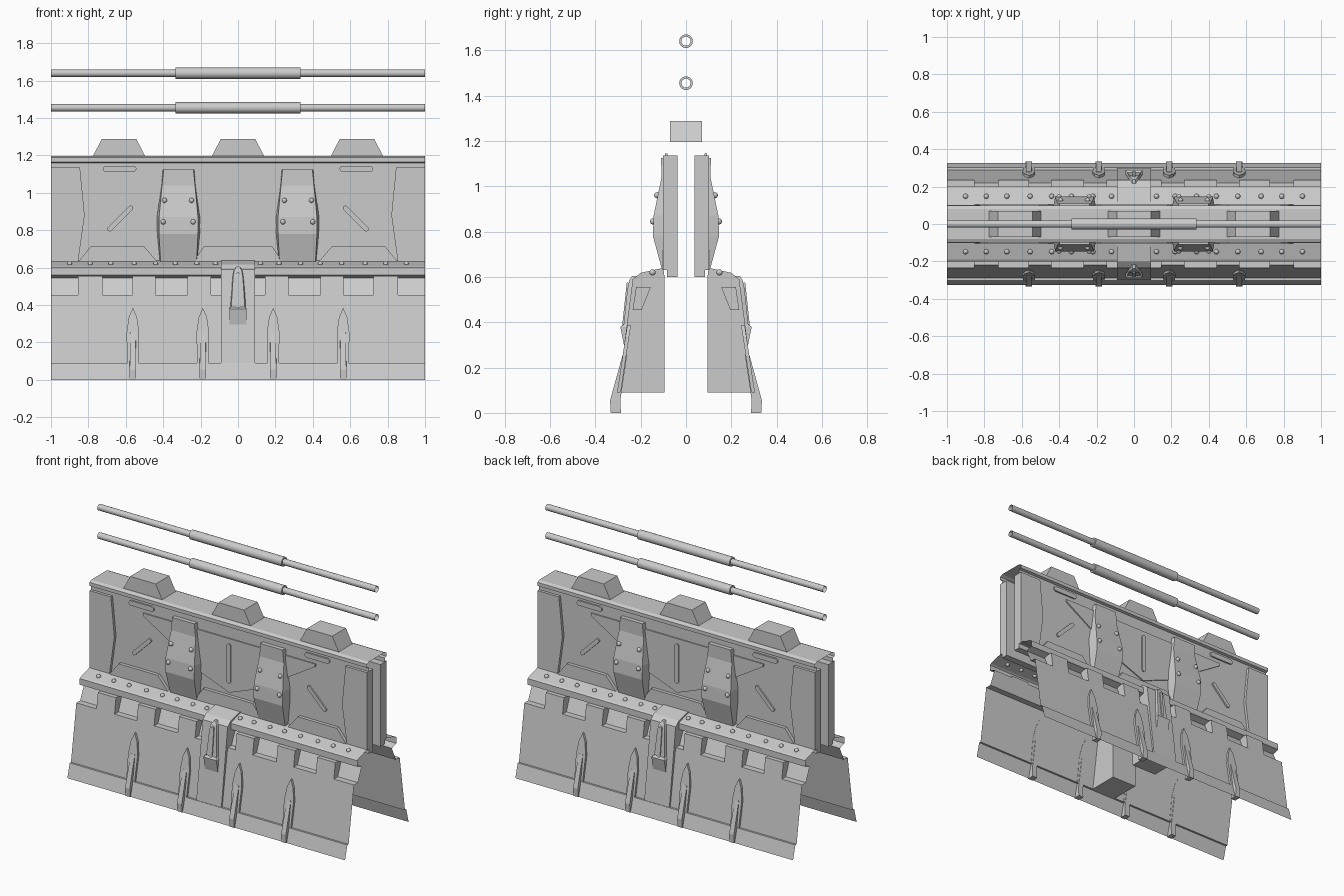
import bpy, bmesh, math

if "Cube" in bpy.data.objects:
    bpy.data.objects.remove(bpy.data.objects["Cube"])


def finish(name, bm, mirror="", recalc=True):
    """Turn a bmesh into an object, mirrored over the named axes."""
    if recalc:
        bmesh.ops.recalc_face_normals(bm, faces=bm.faces)
    me = bpy.data.meshes.new(name)
    bm.to_mesh(me)
    bm.free()
    ob = bpy.data.objects.new(name, me)
    bpy.context.collection.objects.link(ob)
    if mirror:
        m = ob.modifiers.new("Mirror", 'MIRROR')
        m.use_axis = ("x" in mirror, "y" in mirror, False)
        m.use_mirror_merge = False
    return ob


def smooth(ob):
    bpy.ops.object.select_all(action='DESELECT')
    ob.select_set(True)
    bpy.context.view_layer.objects.active = ob
    bpy.ops.object.shade_smooth_by_angle(angle=math.radians(40))


def sheet(name, pts, x0=-1, x1=1, mirror="y"):
    """Open profile of (depth, z), listed top to bottom, swept along x."""
    bm = bmesh.new()
    rows = [[bm.verts.new((x, -d, z)) for d, z in pts] for x in (x0, x1)]
    for i in range(len(pts) - 1):
        bm.faces.new((rows[0][i], rows[0][i+1], rows[1][i+1], rows[1][i]))
    return finish(name, bm, mirror, False)


def solid(name, pts, x0, x1, mirror="y"):
    """Closed profile of (depth, z) swept along x."""
    bm = bmesh.new()
    a = [bm.verts.new((x0, -d, z)) for d, z in pts]
    b = [bm.verts.new((x1, -d, z)) for d, z in pts]
    bm.faces.new(a)
    bm.faces.new(b)
    for i in range(len(pts)):
        j = (i + 1) % len(pts)
        bm.faces.new((a[i], a[j], b[j], b[i]))
    return finish(name, bm, mirror)


def plate(name, pts, base, thick, mirror="y"):
    """Outline in (x, z) laid on the surface depth = base(z)."""
    bm = bmesh.new()
    a = [bm.verts.new((x, -base(z) + .002, z)) for x, z in pts]
    b = [bm.verts.new((x, -base(z) - thick, z)) for x, z in pts]
    bm.faces.new(b)
    for i in range(len(pts)):
        j = (i + 1) % len(pts)
        bm.faces.new((a[i], a[j], b[j], b[i]))
    bm.faces.new(a)
    return finish(name, bm, mirror)


def loft(name, rows, cx, mirror):
    """Rows of (z, base half width, front half width, base depth, front depth)."""
    bm = bmesh.new()
    rings = [[bm.verts.new(p) for p in ((cx-w, -d, z), (cx-f, -e, z), (cx+f, -e, z), (cx+w, -d, z))]
             for z, w, f, d, e in rows]
    for r, s in zip(rings, rings[1:]):
        for i in range(4):
            j = (i + 1) % 4
            bm.faces.new((r[i], r[j], s[j], s[i]))
    bm.faces.new(rings[0])
    bm.faces.new(rings[-1])
    return finish(name, bm, mirror)


def capsule(cx, cz, length, r, angle):
    """Outline of a rounded slot."""
    c, s, pts = math.cos(angle), math.sin(angle), []
    for end in (1, -1):
        for k in range(7):
            t = math.pi * (k / 6 - .5)
            u = end * (length / 2 - r + r * math.cos(t))
            v = end * r * math.sin(t)
            pts.append((cx + u*c - v*s, cz + u*s + v*c))
    return pts


def rivets(name, spots, r, mirror="xy"):
    bm = bmesh.new()
    for x, d, z in spots:
        res = bmesh.ops.create_uvsphere(bm, u_segments=10, v_segments=6, radius=r)
        bmesh.ops.translate(bm, verts=res["verts"], vec=(x, -d, z))
    smooth(finish(name, bm, mirror))


def wall(z):
    return .083


def skirt(z):
    return .235 + (.455 - z) * .151


def strap(z):
    return .235 + (.59 - z) * .13


# Handrail tubes with thicker sleeves, open at the ends
for k, z in enumerate((1.455, 1.64)):
    bm = bmesh.new()
    n = 20
    rings = [[bm.verts.new((x, r*math.cos(2*math.pi*i/n), z + r*math.sin(2*math.pi*i/n)))
              for i in range(n)]
             for x, r in ((-1, .02), (-.333, .02), (-.333, .03), (.333, .03), (.333, .02), (1, .02))]
    for a, b in zip(rings, rings[1:]):
        for i in range(n):
            j = (i + 1) % n
            bm.faces.new((a[i], a[j], b[j], b[i]))
    smooth(finish(f"handrail_{k}", bm))

# Top cap channel and its three blocks
sheet("top_cap", [(0, 1.198), (.08, 1.198), (.1, 1.188), (.1, 1.165), (.083, 1.16), (.083, 1.135)])
for cx in (-.636, 0, .636):
    bm = bmesh.new()
    rings = [[bm.verts.new((cx + sx*w, sy*.07, z)) for sx, sy in ((-1, -1), (1, -1), (1, 1), (-1, 1))]
             for z, w in ((1.196, .14), (1.288, .092))]
    for i in range(4):
        j = (i + 1) % 4
        bm.faces.new((rings[0][i], rings[0][j], rings[1][j], rings[1][i]))
    bm.faces.new(rings[0])
    bm.faces.new(rings[1])
    finish("cap_block", bm)

# Upper wall slabs with raised panels
solid("upper_wall", [(.037, .6), (.083, .6), (.083, 1.135), (.037, 1.135)], -1, 1)
plate("end_panel", [(1, .63), (.855, .63), (.82, .88), (.845, 1.135), (1, 1.135)], wall, .018, "xy")
plate("gusset_panel", [(-.62, 1.085), (-.62, 1.068), (-.2, .81), (0, .733), (.2, .81),
                       (.62, 1.068), (.62, 1.085)], wall, .008)
plate("base_plate_middle", [(-.24, .63), (-.18, .717), (.18, .717), (.24, .63)], wall, .022)
plate("base_plate_side", [(.43, .63), (.505, .717), (.785, .717), (.855, .63)], wall, .022, "xy")
plate("centre_slot", capsule(0, .925, .26, .014, math.pi/2), wall, .015)
plate("diagonal_slot", capsule(.63, .863, .185, .013, -math.pi/4), wall, .01, "xy")
plate("top_slot", capsule(.633, 1.128, .18, .016, 0), wall, .01, "xy")

# Wall brackets and their rivets
loft("wall_bracket", [(1.125, .084, .08, .08, .11), (1.04, .092, .088, .08, .108),
                      (.87, .116, .104, .08, .143), (.78, .114, .104, .08, .146),
                      (.63, .1, .096, .08, .105)], .318, "xy")
rivets("bracket_rivet", [(.248, .127, .96), (.393, .127, .96), (.24, .145, .845), (.4, .145, .845)], .014)

# Riveted ledge, windowed band and flared skirt
sheet("ledge", [(.083, .638), (.105, .632), (.19, .607), (.2, .6), (.2, .56), (.185, .557)])
rivets("ledge_rivet", [(x, .148, .62) for x in (.12, .22, .335, .44, .555, .68, .79, .9)], .014)
sheet("window_recess", [(.195, .56), (.155, .545), (.195, .455), (.235, .455)])
for x0, x1 in ((.145, .27), (.44, .565), (.725, .855)):
    solid("window_post", [(.155, .556), (.22, .556), (.235, .455), (.195, .455)], x0, x1, "xy")
sheet("skirt", [(.235, .455), (.29, .09), (.303, .09), (.327, 0)])

# Centre strap over the ledge, with its latch
solid("centre_strap", [(.095, .6), (.1, .64), (.2, .618), (.235, .59), (.3, .09), (.095, .09)], -.09, .09)
loft("centre_latch", [(.605, .01, .008, .2, .238), (.585, .026, .02, .22, .25),
                      (.55, .031, .026, .23, .258), (.39, .045, .036, .25, .275),
                      (.38, .046, .046, .25, .29), (.29, .046, .046, .25, .272)], 0, "y")
plate("latch_slot", capsule(0, .48, .19, .009, math.pi/2), lambda z: .258 + (.55 - z)*.106, .006)

# Pointed skirt ribs
for cx in (.188, .562):
    plate("rib_leaf", [(cx, .385), (cx-.022, .335), (cx-.034, .25), (cx-.03, .09),
                       (cx+.03, .09), (cx+.034, .25), (cx+.022, .335)], skirt, .014, "xy")
    loft("rib_foot", [(.255, .016, .014, .26, .28), (.055, .018, .017, .29, .335),
                      (.0, .018, .017, .287, .332)], cx, "xy")
